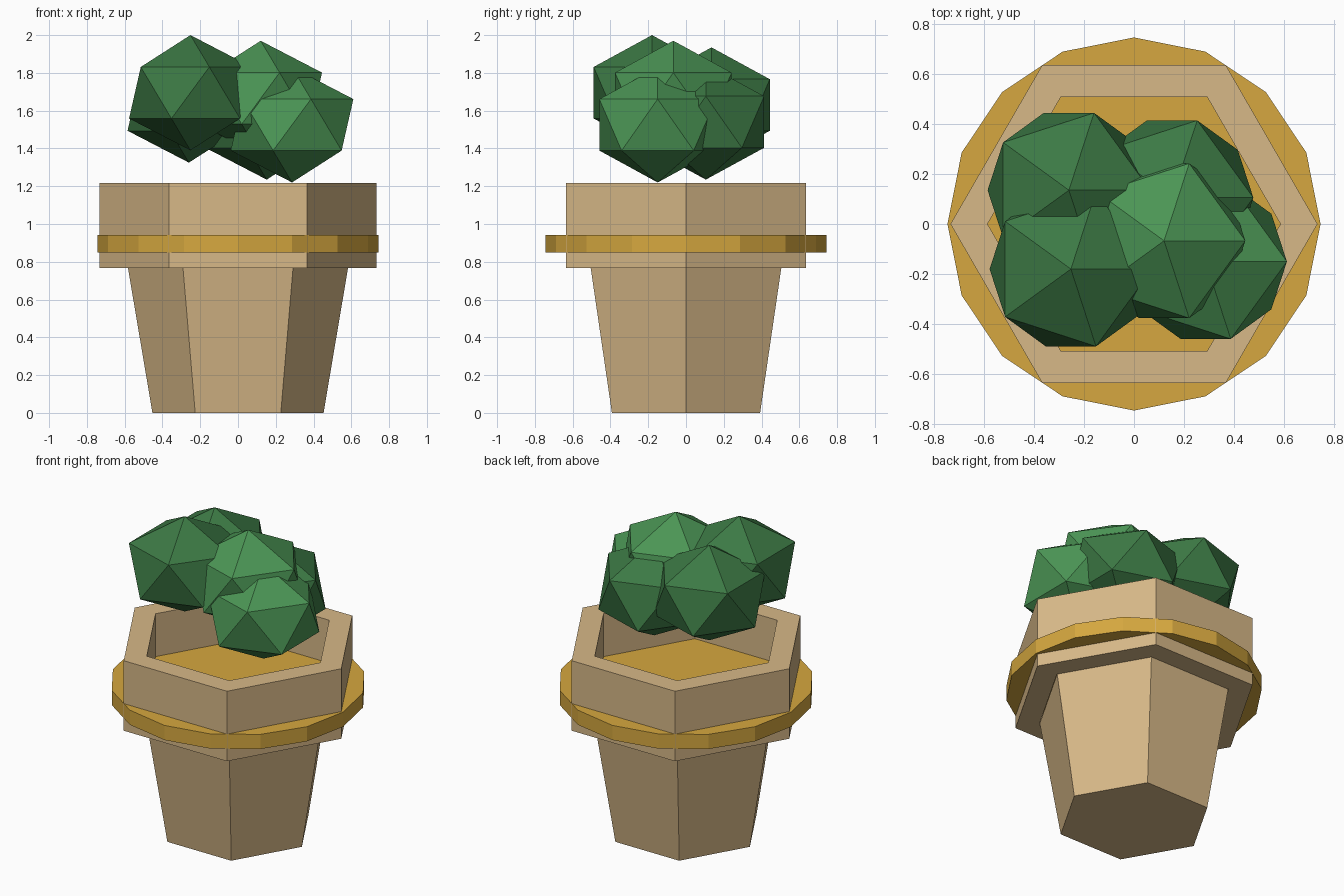
import bpy, bmesh
from math import cos, sin, tau

cube = bpy.data.objects.get("Cube")
if cube:
    bpy.data.objects.remove(cube, do_unlink=True)


def material(name, rgb):
    m = bpy.data.materials.new(name)
    m.use_nodes = True
    m.diffuse_color = (*rgb, 1)
    m.node_tree.nodes["Principled BSDF"].inputs["Base Color"].default_value = (*rgb, 1)
    return m


clay = material("clay", (0.68, 0.48, 0.245))
gold = material("gold", (0.67, 0.39, 0.05))
dark_green = material("dark green", (0.045, 0.19, 0.058))
light_green = material("light green", (0.07, 0.30, 0.09))


def add_object(name, bm, mat):
    bmesh.ops.recalc_face_normals(bm, faces=bm.faces[:])
    mesh = bpy.data.meshes.new(name)
    bm.to_mesh(mesh)
    bm.free()
    mesh.materials.append(mat)
    obj = bpy.data.objects.new(name, mesh)
    bpy.context.collection.objects.link(obj)
    return obj


def turned(name, profile, sides, mat, hollow=False):
    """Turn (radius, height) points about z; ends are capped unless hollow."""
    bm = bmesh.new()
    rings = [[bm.verts.new((r * cos(tau * i / sides), r * sin(tau * i / sides), z))
              for i in range(sides)] for r, z in profile]
    pairs = list(zip(rings, rings[1:]))
    if hollow:
        pairs.append((rings[-1], rings[0]))
    else:
        bm.faces.new(rings[0])
        bm.faces.new(rings[-1])
    for a, b in pairs:
        for i in range(sides):
            j = (i + 1) % sides
            bm.faces.new((a[i], a[j], b[j], b[i]))
    return add_object(name, bm, mat)


# Hexagonal pot with an open rim
turned("pot_body", [(0.453, 0), (0.583, 0.77)], 6, clay)
turned("pot_rim", [(0.733, 0.768), (0.733, 1.217), (0.585, 1.217), (0.585, 0.768)],
       6, clay, hollow=True)

# Round band through the rim, whose top is also the soil level
turned("band_and_soil", [(0.745, 0.848), (0.745, 0.942)], 16, gold)


# Leaf clumps, slightly flattened
def leaf_clump(name, centre, mat):
    bm = bmesh.new()
    bmesh.ops.create_icosphere(bm, subdivisions=1, radius=1)
    bmesh.ops.scale(bm, vec=(0.363, 0.363, 0.305), verts=bm.verts)
    bmesh.ops.translate(bm, vec=centre, verts=bm.verts)
    add_object(name, bm, mat)


leaf_clump("leaves_front_right", (-0.252, -0.18, 1.695), dark_green)
leaf_clump("leaves_back_right", (-0.26, 0.135, 1.63), dark_green)
leaf_clump("leaves_back_left", (0.152, 0.105, 1.54), dark_green)
leaf_clump("leaves_middle", (0.12, -0.067, 1.665), light_green)
leaf_clump("leaves_front_left", (0.286, -0.15, 1.525), light_green)
